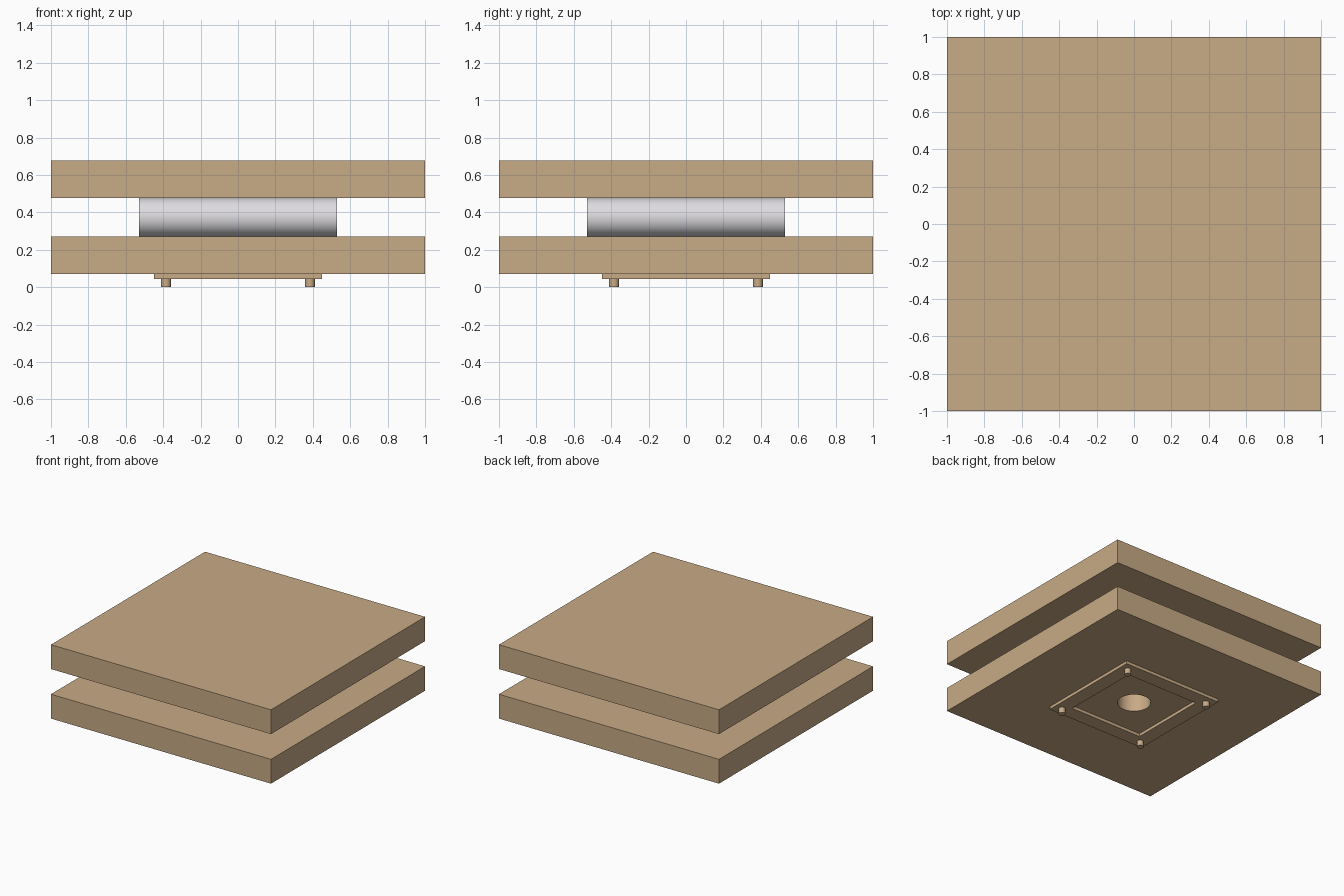
import bpy
from math import pi, radians

default = bpy.data.objects.get("Cube")
if default:
    bpy.data.objects.remove(default, do_unlink=True)


def material(name, colour):
    m = bpy.data.materials.new(name)
    m.use_nodes = True
    m.diffuse_color = (*colour, 1)
    m.node_tree.nodes["Principled BSDF"].inputs["Base Color"].default_value = (*colour, 1)
    return m


TAN = material("tan wood", (0.58, 0.405, 0.24))
GREY = material("light grey metal", (0.73, 0.715, 0.745))


def finish(name, mat):
    ob = bpy.context.object
    ob.name = ob.data.name = name
    ob.data.materials.append(mat)
    return ob


def square_block(name, half, bottom, top, mat=TAN):
    bpy.ops.mesh.primitive_cube_add(size=1, location=(0, 0, (bottom + top) / 2))
    bpy.context.object.scale = (2 * half, 2 * half, top - bottom)
    bpy.ops.object.transform_apply(location=False, rotation=False, scale=True)
    return finish(name, mat)


def cylinder(name, radius, length, location, rotation=(0, 0, 0), mat=TAN, sides=32, cap="NGON"):
    bpy.ops.mesh.primitive_cylinder_add(vertices=sides, radius=radius, depth=length,
                                        location=location, rotation=rotation, end_fill_type=cap)
    bpy.ops.object.shade_smooth_by_angle(angle=radians(40))
    return finish(name, mat)


def cut(target, cutter):
    cutter.hide_render = True
    mod = target.modifiers.new("cut", "BOOLEAN")
    mod.operation = "DIFFERENCE"
    mod.solver = "EXACT"
    mod.object = cutter
    bpy.ops.object.select_all(action="DESELECT")
    bpy.context.view_layer.objects.active = target
    target.select_set(True)
    bpy.ops.object.modifier_apply(modifier=mod.name)
    bpy.data.objects.remove(cutter, do_unlink=True)
    bpy.ops.object.shade_smooth_by_angle(angle=radians(40))


FOOT_TOP, LOWER, UPPER, THICK = 0.045, 0.07, 0.477, 0.2

# Two thick square plates, the lower one with a round hole
square_block("upper_plate", 1, UPPER, UPPER + THICK)
lower_plate = square_block("lower_plate", 1, LOWER, LOWER + THICK)
cut(lower_plate, cylinder("hole_cutter", 0.125, 0.6, (0, 0, LOWER + 0.1), sides=48))

# Crossed open tubes that fill the gap between the plates
gap = UPPER - LOWER - THICK
middle = UPPER - gap / 2
cylinder("tube_across", gap / 2, 1.06, (0, 0, middle), (0, pi / 2, 0), GREY, 64, "NOTHING")
cylinder("tube_along", gap / 2, 1.06, (0, 0, middle), (pi / 2, 0, 0), GREY, 64, "NOTHING")

# Shallow square frame under the lower plate
frame = square_block("base_frame", 0.45, FOOT_TOP, LOWER)
cut(frame, square_block("frame_cutter", 0.33, 0, 0.2))

# Four round feet on the frame corners
for x, side in ((-1, "right"), (1, "left")):
    for y, end in ((-1, "front"), (1, "back")):
        cylinder(f"{end}_{side}_foot", 0.026, FOOT_TOP, (0.385 * x, 0.385 * y, FOOT_TOP / 2))
